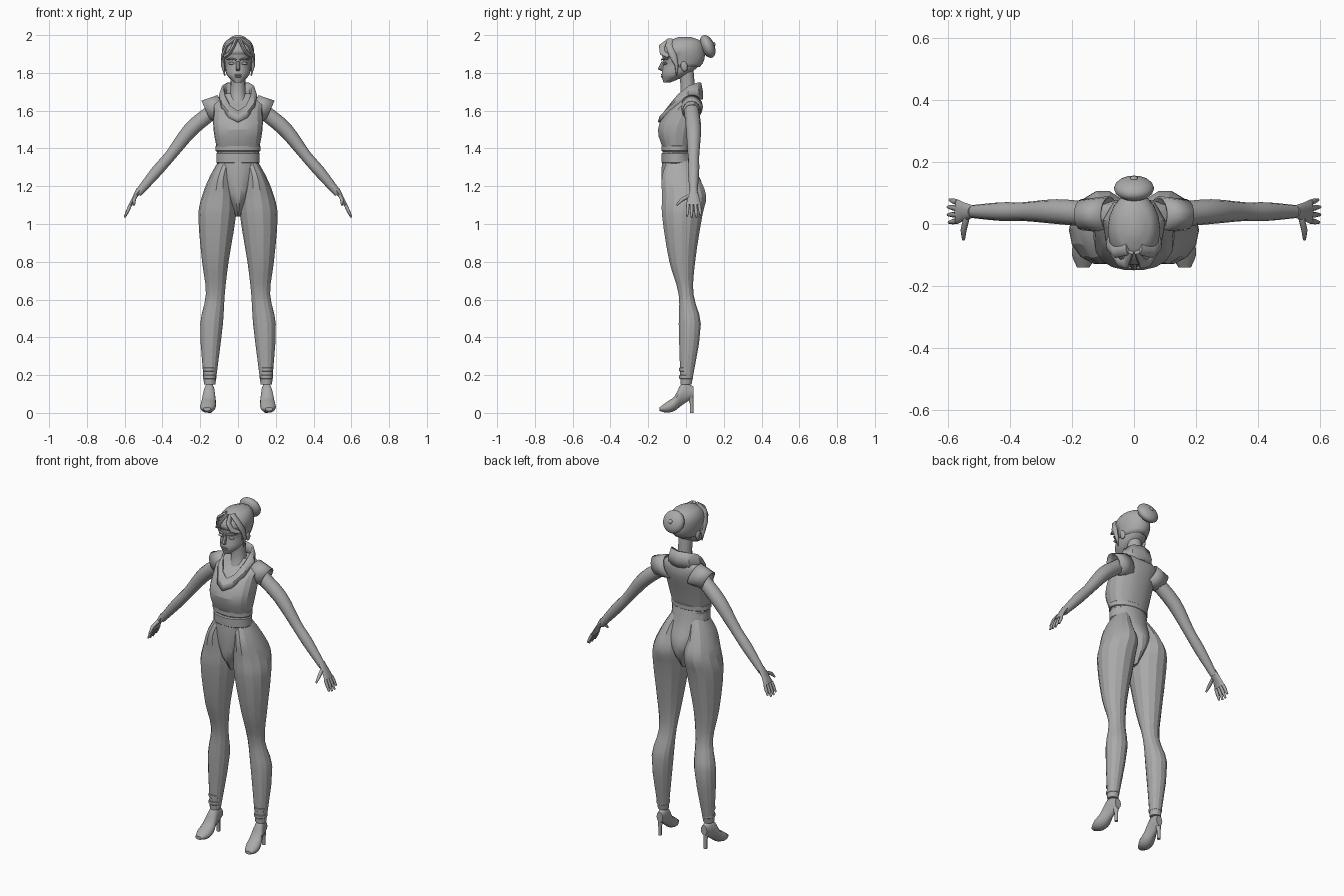
import bpy
import bmesh
from math import cos, sin, pi, copysign
from mathutils import Vector, Matrix

cube = bpy.data.objects.get("Cube")
if cube:
    bpy.data.objects.remove(cube, do_unlink=True)

X, Y, Z = Vector((1, 0, 0)), Vector((0, 1, 0)), Vector((0, 0, 1))

grey = bpy.data.materials.new("plain grey")
grey.use_nodes = True
grey.diffuse_color = (0.4, 0.4, 0.4, 1)
grey.node_tree.nodes["Principled BSDF"].inputs["Base Color"].default_value = grey.diffuse_color


def finish(name, bm, mirror=False, angle=0.7, thickness=0):
    """Turn a bmesh into a named object with sharp edges above the angle."""
    bmesh.ops.recalc_face_normals(bm, faces=bm.faces)
    mesh = bpy.data.meshes.new(name)
    bm.to_mesh(mesh)
    bm.free()
    mesh.materials.append(grey)
    obj = bpy.data.objects.new(name, mesh)
    bpy.context.collection.objects.link(obj)
    bpy.ops.object.select_all(action='DESELECT')
    obj.select_set(True)
    bpy.context.view_layer.objects.active = obj
    bpy.ops.object.shade_smooth_by_angle(angle=angle)
    if mirror:
        obj.modifiers.new("Mirror", 'MIRROR')
    if thickness:
        obj.modifiers.new("Thickness", 'SOLIDIFY').thickness = thickness


def flow(rows, steps=3):
    """Fill in rows with a cubic curve, using the first column as its parameter."""
    keys = [Vector(row) for row in rows]
    last = len(keys) - 1

    def slope(i):
        before, after = keys[max(i - 1, 0)], keys[min(i + 1, last)]
        return (after - before) / (after[0] - before[0])

    filled = []
    for i in range(last):
        start, end = keys[i], keys[i + 1]
        span = end[0] - start[0]
        for step in range(steps):
            t = step / steps
            u = 1 - t
            filled.append(start * u * u * (u + 3 * t) + end * t * t * (t + 3 * u)
                          + (slope(i) * u - slope(i + 1) * t) * span * t * u)
    return filled + [keys[last]]


def loft(sections, sides=14, side=X, axis=None, power=1, capped=True):
    """Skin elliptical rings, each a centre, a radius along side and one across."""
    bm = bmesh.new()
    centres = [Vector(section[0]) for section in sections]
    last = len(centres) - 1
    turns = [2 * pi * k / sides for k in range(sides)]

    def rounded(value):
        return copysign(abs(value) ** power, value)

    rings = []
    for i, (_, along_radius, across_radius) in enumerate(sections):
        tangent = axis or centres[min(i + 1, last)] - centres[max(i - 1, 0)]
        across = tangent.cross(side).normalized()
        along = across.cross(tangent).normalized()
        rings.append([bm.verts.new(centres[i] + along * along_radius * rounded(cos(turn))
                                   + across * across_radius * rounded(sin(turn)))
                      for turn in turns])
    for low, high in zip(rings, rings[1:]):
        for k in range(sides):
            bm.faces.new((low[k - 1], low[k], high[k], high[k - 1]))
    if capped:
        bm.faces.new(rings[0])
        bm.faces.new(rings[last])
    return bm


def column(rows, **options):
    """Upright loft on the centre line from rows of height, y, half width, half depth."""
    return loft([((0, y, z), width, depth) for z, y, width, depth in flow(rows)],
                sides=18, axis=Z, **options)


def band(name, centre, width, depth, height, mirror=False):
    """Flat belt around an upright part, with bevelled rims."""
    centre, rim = Vector(centre), height / 5
    rings = [(centre + Z * lift, width + grow, depth + grow)
             for lift, grow in ((-height, -rim), (rim - height, 0), (height - rim, 0), (height, -rim))]
    finish(name, loft(rings, sides=18, axis=Z), mirror=mirror)


def tube(name, rows, side=Y, sides=8):
    """Mirrored limb along a path of x, y, z, radius along side, radius across."""
    sections = [((x, y, z), along, across) for x, y, z, along, across in rows]
    finish(name, loft(sections, sides=sides, side=side), mirror=True, angle=0.9)


def ball(name, centre, radii, tilt=0, mirror=False):
    bm = bmesh.new()
    placing = Matrix.Translation(centre) @ Matrix.Rotation(tilt, 4, 'X')
    bmesh.ops.create_uvsphere(bm, u_segments=16, v_segments=12, radius=1,
                              matrix=placing @ Matrix.Diagonal((*radii, 1)))
    finish(name, bm, mirror=mirror)


# Legs, from hip to ankle
leg = flow([(1.34, .06, -.04, .04, .06), (1.25, .09, -.03, .06, .1),
            (1.15, .1, -.01, .09, .12), (1.05, .11, -.02, .1, .11),
            (.8, .12, -.02, .07, .07), (.63, .12, 0, .05, .04),
            (.47, .14, .02, .06, .06), (.15, .15, 0, .03, .03)])
finish("legs", loft([((x, y, z), width, depth) for z, x, y, width, depth in leg], axis=Z),
       mirror=True, angle=0.33)

# Shoes: foot, stiletto heel and ankle straps
shoe = flow([(.04, .11, .02, .03), (-.02, .1, .03, .06), (-.06, .05, .04, .04),
             (-.1, .03, .04, .03), (-.14, .02, .02, .01)])
finish("shoes", loft([((.15 - y / 10, y, z), width, height) for y, z, width, height in shoe],
                     axis=Y), mirror=True)
tube("heels", [(.15, .03, 0, .01, .01), (.15, .03, .05, .01, .01), (.15, .02, .11, .02, .02)],
     side=X)
for height in (.19, .23):
    band("ankle_strap", (.15, 0, height), .035, .037, .01, mirror=True)

# Leotard and waist sash
finish("leotard", column([(1.42, -.05, .11, .07), (1.3, -.04, .11, .09), (1.2, -.02, .09, .11),
                          (1.12, -.02, .05, .1), (1.04, -.02, .01, .05)]), angle=0.4)
band("waist_sash", (0, -.05, 1.35), .115, .08, .03)

# Sleeveless vest with a hem band and shoulder caps
finish("vest", column([(1.39, -.05, .11, .07), (1.5, -.05, .13, .1), (1.6, -.01, .13, .09),
                       (1.65, .02, .13, .06), (1.69, .03, .07, .04)], power=0.85), angle=0.33)
band("vest_hem", (0, -.05, 1.4), .12, .08, .015)
finish("shoulder_caps", loft([((.08, .03, 1.62), .06, .07), ((.17, .03, 1.6), .05, .06)],
                             side=Y, axis=Vector((.9, 0, -.4)), capped=False),
       mirror=True, thickness=.006)


def collar_line(width, back, front, top, bottom, points=6):
    """Half loop from the nape to the V at the chest."""
    line = []
    for i in range(points):
        turn = pi * i / (points - 1)
        fall = (1 - cos(turn)) / 2
        line.append(Vector((width * sin(turn) * (1 - fall / 3),
                            back + (front - back) * fall,
                            top + (bottom - top) * fall ** 2)))
    return line


# Standing collar
bm = bmesh.new()
strips = [[bm.verts.new(point) for point in line]
          for line in (collar_line(.12, .09, -.15, 1.66, 1.54),
                       collar_line(.12, .09, -.14, 1.7, 1.57),
                       collar_line(.1, .08, -.11, 1.75, 1.6))]
for lower, upper in zip(strips, strips[1:]):
    for i in range(len(lower) - 1):
        bm.faces.new((lower[i], lower[i + 1], upper[i + 1], upper[i]))
finish("collar", bm, mirror=True, angle=0.4, thickness=.01)

# Neck, arms and hands
finish("neck", column([(1.6, 0, .06, .06), (1.7, .01, .04, .04), (1.82, 0, .04, .04)]))
tube("arms", flow([(.13, .03, 1.6, .04, .04), (.25, .04, 1.5, .04, .04),
                   (.36, .04, 1.36, .03, .03), (.43, .04, 1.28, .03, .03),
                   (.53, .04, 1.16, .02, .02)]), sides=12)
tube("palms", [(.52, .04, 1.18, .02, .02), (.55, .04, 1.14, .03, .01),
               (.57, .04, 1.1, .04, .01)], sides=10)
fingers = {"index_finger": .9, "middle_finger": 1, "ring_finger": 1, "little_finger": .8}
for i, (name, reach) in enumerate(fingers.items()):
    base = Vector((.57, .01 + i * .02, 1.1))
    stretch = Vector((.03, (i - 1) * .005, -.065)) * reach
    tube(name, [(*(base + stretch * part), radius, radius)
                for part, radius in ((0, .009), (.5, .009), (1, .005))])
tube("thumb", [(.54, .02, 1.15, .01, .01), (.55, -.02, 1.13, .01, .01),
               (.55, -.05, 1.1, .005, .005)], side=X)

# Head and facial features
skull = [(1.75, -.1, .02, .02), (1.79, -.06, .06, .07), (1.85, -.02, .07, .1),
         (1.92, -.02, .08, .11), (1.97, -.01, .06, .08), (1.99, -.01, .02, .03)]
finish("head", column(skull), angle=0.9)
finish("nose", loft([((0, -.12, 1.86), .01, .01), ((0, -.135, 1.82), .012, .015),
                     ((0, -.12, 1.81), .01, .01)], sides=8, axis=Z))
for name, height in (("upper_lip", 1.79), ("lower_lip", 1.78)):
    ball(name, (0, -.125, height), (.018, .008, .005))
ball("eyes", (.034, -.11, 1.85), (.017, .01, .007), mirror=True)
tube("eyebrows", [(.01, -.13, 1.87, .004, .004), (.035, -.12, 1.875, .005, .005),
                  (.06, -.1, 1.87, .003, .003)])
ball("ears", (.072, -.01, 1.835), (.01, .018, .028), tilt=0.2, mirror=True)

# Hair: cap with an open face, fringe, side locks and bun
bm = column([(z, y + .004, width * 1.06, depth * 1.06) for z, y, width, depth in skull])
middles = {face: face.calc_center_median() for face in bm.faces}
bare = [face for face, middle in middles.items()
        if middle.z < 1.83 or (middle.z < 1.9 and middle.y < -.04)]
bmesh.ops.delete(bm, geom=bare, context='FACES')
finish("hair_cap", bm, angle=0.9, thickness=.004)
tube("fringe", [(.01, -.09, 1.975, .01, .01), (.025, -.125, 1.94, .02, .01),
                (.045, -.12, 1.905, .02, .01), (.07, -.09, 1.885, .01, .01)])
tube("side_locks", [(.02, -.08, 1.975, .02, .01), (.06, -.09, 1.945, .02, .01),
                    (.08, -.07, 1.895, .02, .01), (.08, -.05, 1.84, .01, .01),
                    (.07, -.05, 1.785, .003, .003)])
ball("hair_bun", (0, .115, 1.94), (.065, .036, .064), tilt=0.4)
ball("bun_knot", (0, .147, 1.953), (.012, .008, .012), tilt=0.4)
